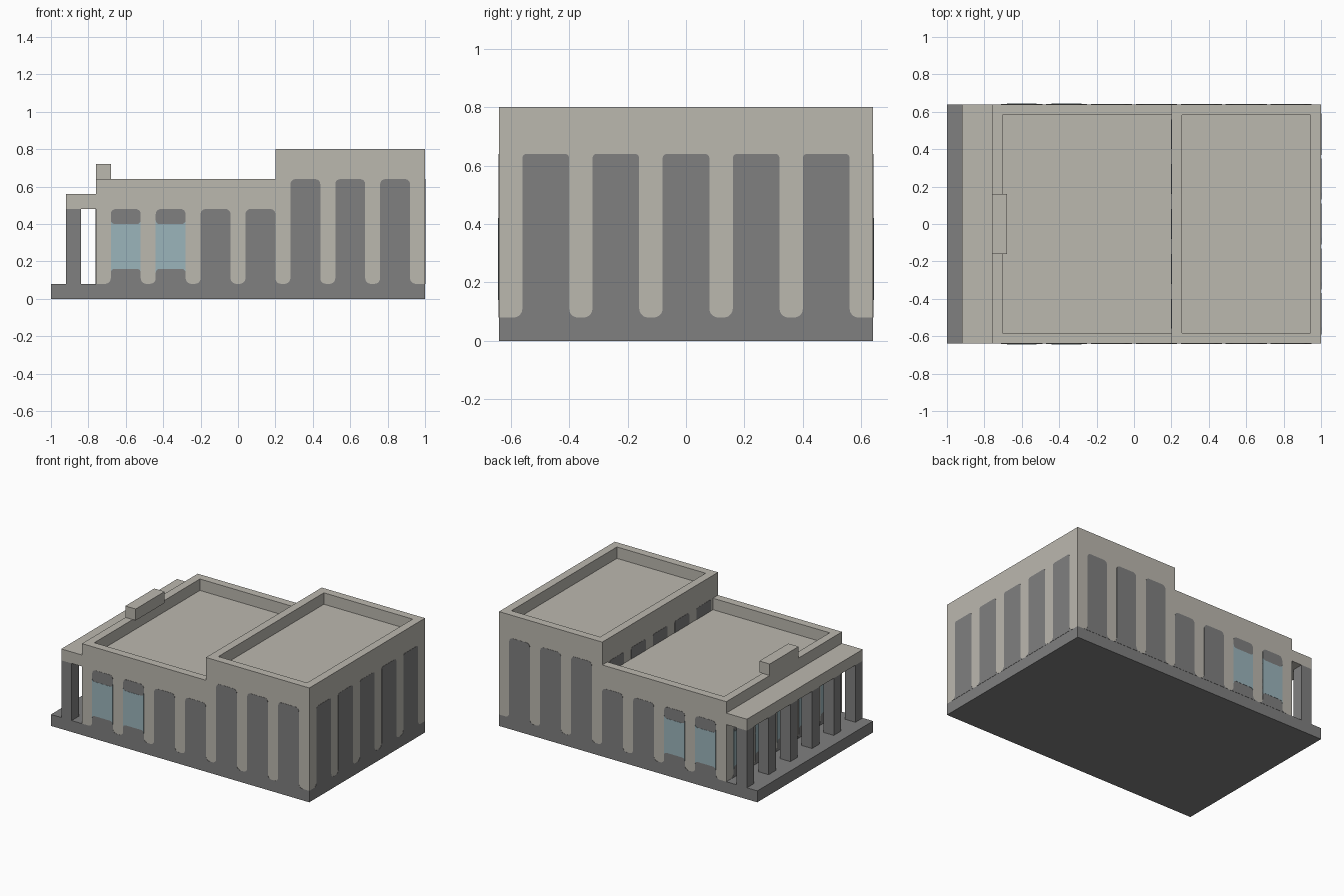
import bpy, bmesh
from math import pi, cos, sin
from mathutils import Matrix, Vector

cube = bpy.data.objects.get("Cube")
if cube:
    bpy.data.objects.remove(cube, do_unlink=True)

U = 0.08            # building module
HALF = 8 * U        # half depth in y
THIN = 0.0015       # facade plate thickness


def material(name, rgb):
    m = bpy.data.materials.new(name)
    m.use_nodes = True
    m.diffuse_color = (*rgb, 1)
    bsdf = next(n for n in m.node_tree.nodes if n.type == 'BSDF_PRINCIPLED')
    bsdf.inputs["Base Color"].default_value = (*rgb, 1)
    bsdf.inputs["Roughness"].default_value = 0.8
    return m


STONE = material("pale_stone", (0.50, 0.48, 0.43))
DARK = material("dark_grey", (0.215, 0.215, 0.215))
GLASS = material("blue_glass", (0.33, 0.46, 0.50))


def finish(name, bm, mat):
    bmesh.ops.recalc_face_normals(bm, faces=bm.faces)
    mesh = bpy.data.meshes.new(name)
    bm.to_mesh(mesh)
    bm.free()
    mesh.materials.append(mat)
    obj = bpy.data.objects.new(name, mesh)
    bpy.context.collection.objects.link(obj)
    return obj


def box(name, x, y, z, mat, recess=0):
    """Box from ranges; recess sinks the roof behind a parapet."""
    bm = bmesh.new()
    lo, hi = Vector((x[0], y[0], z[0])), Vector((x[1], y[1], z[1]))
    bmesh.ops.create_cube(bm, size=1, matrix=Matrix.Translation((lo + hi) / 2)
                          @ Matrix.Diagonal((*(hi - lo), 1)))
    if recess:
        bm.normal_update()
        top = max(bm.faces, key=lambda f: f.calc_center_median().z)
        bmesh.ops.inset_region(bm, faces=[top], thickness=recess)
        rim = bmesh.ops.extrude_discrete_faces(bm, faces=[top])["faces"][0]
        bmesh.ops.translate(bm, verts=rim.verts, vec=(0, 0, -recess))
    return finish(name, bm, mat)


def arc(cx, cz, r, start, end, steps=5):
    return [(cx + r * cos(start + (end - start) * i / steps),
             cz + r * sin(start + (end - start) * i / steps))
            for i in range(steps + 1)]


def mirrored(right):
    return right + [(-u, z) for u, z in reversed(right)]


def panel_outline(top, r_top):
    """Window bay: rounded head, foot flaring out into the base."""
    foot = 0.03
    return mirrored(arc(U + foot, U + foot, foot, 1.5 * pi, pi)
                    + arc(U - r_top, top - r_top, r_top, 0, pi / 2))


def glass_outline(low, high, r=0.02):
    """Pane whose corners wrap the rounded spandrels."""
    return mirrored(arc(U - r, low - r, r, pi / 2, 0)
                    + arc(U - r, high + r, r, 0, -pi / 2))


def plates(name, outline, centres, distance, angle, thick, mat):
    """Thin plates on a wall; angle turns the front wall to another side."""
    bm = bmesh.new()
    turn = Matrix.Rotation(angle, 3, 'Z')
    for c in centres:
        face = bm.faces.new([bm.verts.new(turn @ Vector((c + u, -distance, z)))
                             for u, z in outline])
        out = bmesh.ops.extrude_face_region(bm, geom=[face])["geom"]
        bmesh.ops.translate(bm, vec=turn @ Vector((0, -thick, 0)),
                            verts=[g for g in out if isinstance(g, bmesh.types.BMVert)])
    return finish(name, bm, mat)


# Main masses
depth = (-HALF, HALF)
box("base_slab", (-1, 1), depth, (0, U), DARK)
box("low_hall", (-0.76, 0.28), depth, (U, 0.64), STONE, recess=U)
box("tall_hall", (0.2, 1), depth, (U, 0.8), STONE, recess=U)
box("roof_crest", (-0.76, -0.68), (-0.16, 0.16), (0.64, 0.72), STONE)

# Entrance portico
box("portico_canopy", (-0.92, -0.76), depth, (0.48, 0.56), STONE)
for i in range(6):
    y = -HALF + i * 3 * U
    box(f"portico_column_{i + 1}", (-0.92, -0.84), (y, y + U), (U, 0.48), DARK)

# Window bays on the long walls
low_bays = [-0.6 + i * 3 * U for i in range(4)]
tall_bays = [0.36 + i * 3 * U for i in range(3)]
for side, angle, s in (("front", 0, 1), ("back", pi, -1)):
    plates(side + "_low_bays", panel_outline(0.48, 0.027),
           [s * x for x in low_bays], HALF, angle, THIN, DARK)
    plates(side + "_tall_bays", panel_outline(0.64, 0.027),
           [s * x for x in tall_bays], HALF, angle, THIN, DARK)
    plates(side + "_glass", glass_outline(0.16, 0.4),
           [s * x for x in low_bays[:2]], HALF, angle, 2 * THIN, GLASS)

# Window bays on the end walls
end_bays = [i * 3 * U for i in range(-2, 3)]
plates("right_tall_bays", panel_outline(0.64, 0.015), end_bays, 1, pi / 2, THIN, DARK)
plates("inner_tall_bays", panel_outline(0.64, 0.015), end_bays, -0.2, -pi / 2, THIN, DARK)
plates("entrance_bays", panel_outline(0.48, 0.015), end_bays, 0.76, -pi / 2, THIN, DARK)
plates("entrance_glass", glass_outline(0.16, 0.4), end_bays, 0.76, -pi / 2, 2 * THIN, GLASS)
